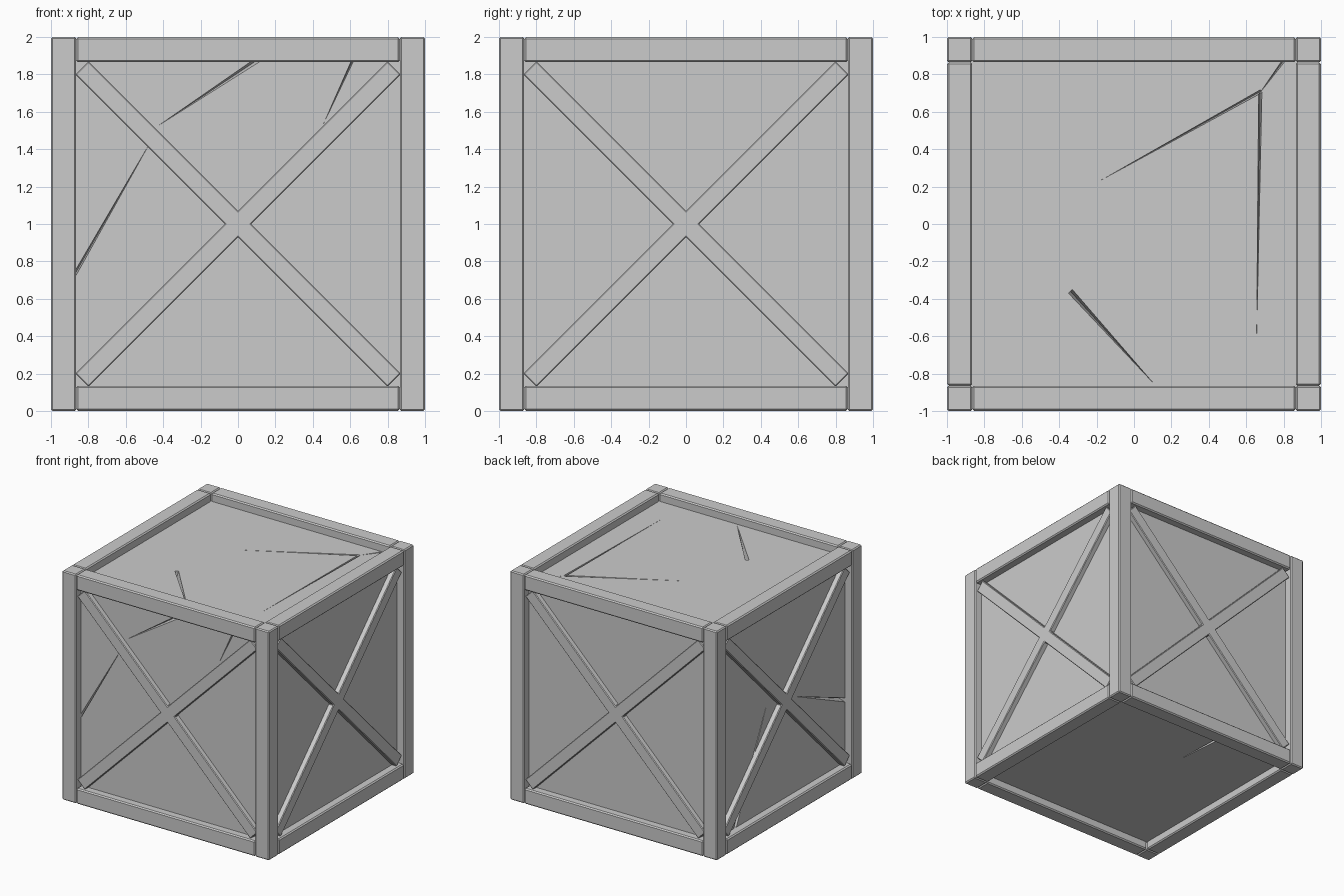
import bpy, bmesh
from math import pi
from mathutils import Vector, Matrix

if "Cube" in bpy.data.objects:
    bpy.data.objects.remove(bpy.data.objects["Cube"])

P = 0.93      # panel half size
W = 0.135     # beam thickness
C = Vector((0, 0, 1))


def finish(bm, name, bevel=0.0):
    bmesh.ops.recalc_face_normals(bm, faces=bm.faces)
    if bevel:
        edges = [e for e in bm.edges if len(e.link_faces) == 2 and e.calc_face_angle() > 0.5]
        bmesh.ops.bevel(bm, geom=edges, offset=bevel, segments=1, affect='EDGES')
    me = bpy.data.meshes.new(name)
    bm.to_mesh(me)
    bm.free()
    ob = bpy.data.objects.new(name, me)
    bpy.context.collection.objects.link(ob)
    return ob


def box(name, lo, hi, bevel=0.0):
    lo, hi = Vector(lo), Vector(hi)
    bm = bmesh.new()
    m = Matrix.Translation((lo + hi) / 2) @ Matrix.Diagonal((*(hi - lo), 1))
    bmesh.ops.create_cube(bm, size=1, matrix=m)
    return finish(bm, name, bevel)


# Inner panel box
panels = box("panels", (-P, -P, 1 - P), (P, P, 1 + P))

# Corner posts
for sx in (-1, 1):
    for sy in (-1, 1):
        x, y = sx * (1 - W / 2), sy * (1 - W / 2)
        box("corner_post", (x - W / 2, y - W / 2, 0), (x + W / 2, y + W / 2, 2), 0.009)

# Rails and cross braces, repeated on the four sides
h, arm, hw = 1 - W, 1.181, 0.05
corner = [(hw, hw), (hw, arm), (-hw, arm)]
for i in range(4):
    rot = Matrix.Rotation(i * pi / 2, 4, 'Z')
    for z in (0, 2 - W):
        rail = box("rail", (-h, -1, z), (h, -h, z + W), 0.01)
        rail.data.transform(rot)
    bm = bmesh.new()
    verts = []
    for k in range(4):
        turn = Matrix.Rotation(k * pi / 2 + pi / 4, 4, 'Y')
        for a, b in corner:
            p = turn @ Vector((a, 0, b))
            verts.append(bm.verts.new((p.x, -0.90, p.z + 1)))
    # order corners so the outline runs continuously round the cross
    order = [3 * (-k % 4) + j for k in range(4) for j in range(3)]
    face = bm.faces.new([verts[o] for o in order])
    ext = bmesh.ops.extrude_face_region(bm, geom=[face])
    bmesh.ops.translate(bm, vec=(0, -0.075, 0),
                        verts=[g for g in ext['geom'] if isinstance(g, bmesh.types.BMVert)])
    brace = finish(bm, "cross_brace", 0.006)
    brace.data.transform(rot)

# Tapered cracks: outward normal, wide end, tip, width
FRONT, LEFT, TOP, BOTTOM = (0, -1, 0), (-1, 0, 0), (0, 0, 1), (0, 0, -1)
cracks = [
    (FRONT, (0.14, -P, 1.90), (-0.45, -P, 1.51), 0.03),
    (FRONT, (-0.89, -P, 0.70), (-0.45, -P, 1.47), 0.018),
    (FRONT, (0.62, -P, 1.89), (0.45, -P, 1.52), 0.012),
    (LEFT, (-P, 0.66, 0.12), (-P, 0.19, 1.10), 0.035),
    (LEFT, (-P, -0.90, 0.66), (-P, -0.17, 0.97), 0.035),
    (TOP, (0.68, 0.71, 1 + P), (-0.22, 0.21, 1 + P), 0.018),
    (TOP, (0.675, 0.70, 1 + P), (0.655, -0.66, 1 + P), 0.018),
    (TOP, (0.82, 0.90, 1 + P), (0.665, 0.69, 1 + P), 0.018),
    (TOP, (-0.34, -0.36, 1 + P), (0.13, -0.88, 1 + P), 0.03),
    (BOTTOM, (-0.22, 0.89, 1 - P), (-0.19, 0.35, 1 - P), 0.03),
]
for n, a, b, w in cracks:
    n, a, b = Vector(n), Vector(a), Vector(b)
    side = n.cross(b - a).normalized() * w / 2
    lift = n * 0.002
    bm = bmesh.new()
    for p in (a + side + lift, a - side + lift, a - n * 0.06, b + lift):
        bm.verts.new(p)
    bmesh.ops.convex_hull(bm, input=bm.verts)
    cutter = finish(bm, "crack_cutter")
    cutter.hide_render = True
    mod = panels.modifiers.new("crack", 'BOOLEAN')
    mod.operation = 'DIFFERENCE'
    mod.solver = 'EXACT'
    mod.object = cutter
    bpy.context.view_layer.objects.active = panels
    bpy.ops.object.modifier_apply(modifier=mod.name)
    bpy.data.objects.remove(cutter)
